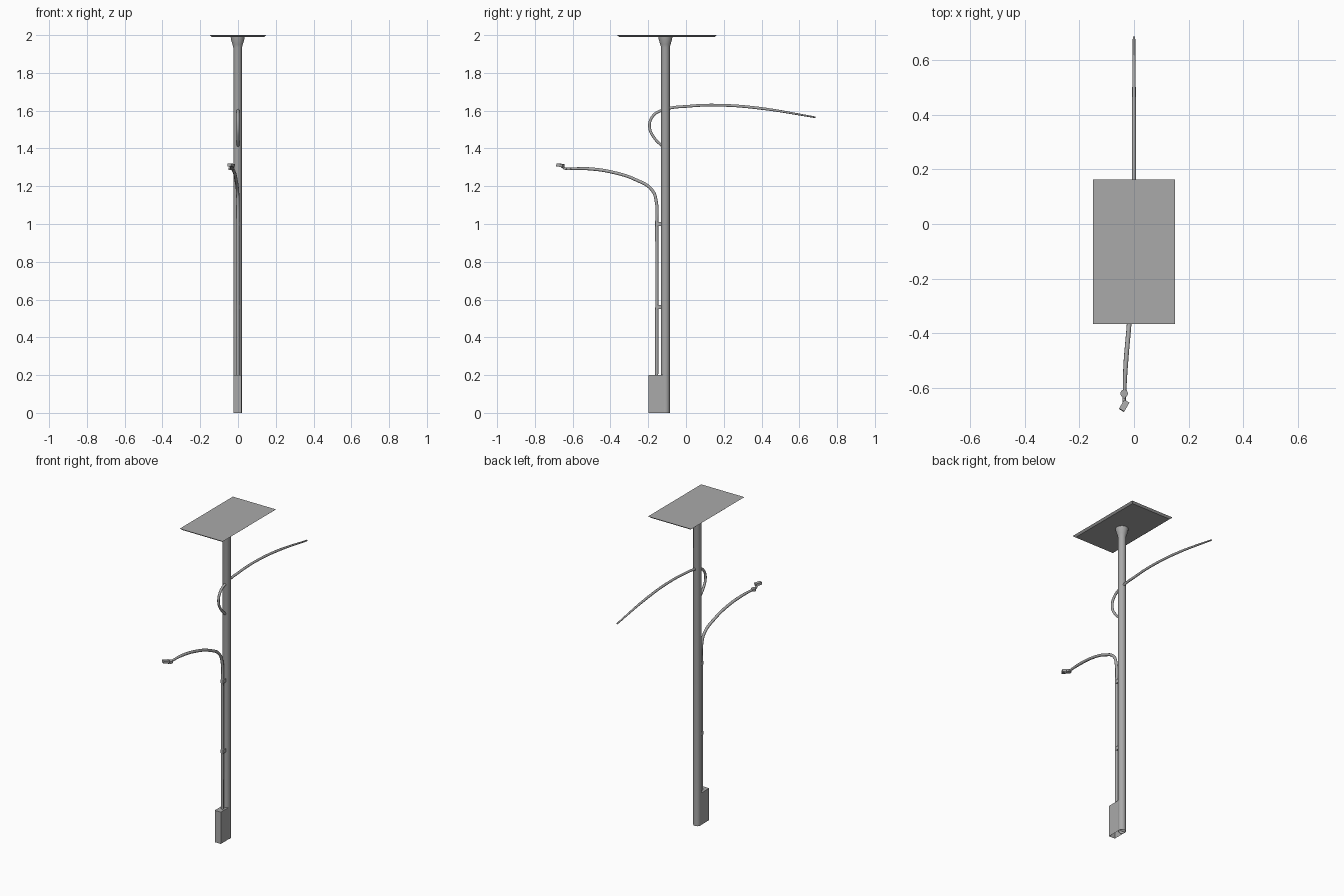
import bpy, bmesh, math
from mathutils import Matrix, Vector

cube = bpy.data.objects.get("Cube")
if cube:
    bpy.data.objects.remove(cube, do_unlink=True)

grey = bpy.data.materials.new("mid grey")
grey.use_nodes = True
COLOUR = (0.4, 0.4, 0.4, 1)
grey.diffuse_color = COLOUR
grey.node_tree.nodes["Principled BSDF"].inputs["Base Color"].default_value = COLOUR

POLE_X, POLE_Y = -0.002, -0.109


def finish(obj, smooth=False):
    obj.data.materials.append(grey)
    bpy.ops.object.select_all(action='DESELECT')
    obj.select_set(True)
    bpy.context.view_layer.objects.active = obj
    if smooth:
        bpy.ops.object.shade_smooth_by_angle(angle=math.radians(40))
    return obj


def from_bmesh(name, bm, smooth=False):
    mesh = bpy.data.meshes.new(name)
    bmesh.ops.recalc_face_normals(bm, faces=bm.faces)
    bm.to_mesh(mesh)
    bm.free()
    obj = bpy.data.objects.new(name, mesh)
    bpy.context.collection.objects.link(obj)
    return finish(obj, smooth)


def box(name, centre, size, turn=0, tilt=0, open_bottom=False):
    bm = bmesh.new()
    bmesh.ops.create_cube(bm, size=1)
    if open_bottom:
        low = [f for f in bm.faces if f.calc_center_median().z < -0.4]
        bmesh.ops.delete(bm, geom=low, context='FACES_ONLY')
    matrix = (Matrix.Translation(centre) @ Matrix.Rotation(turn, 4, 'Z')
              @ Matrix.Rotation(tilt, 4, 'X') @ Matrix.Diagonal((*size, 1)))
    bm.transform(matrix)
    return from_bmesh(name, bm)


def rod(name, start, end, radius):
    a, b = Vector(start), Vector(end)
    bm = bmesh.new()
    bmesh.ops.create_cone(bm, cap_ends=True, segments=16, radius1=radius,
                          radius2=radius, depth=(b - a).length)
    turn = (b - a).to_track_quat('Z', 'Y').to_matrix().to_4x4()
    bm.transform(Matrix.Translation((a + b) / 2) @ turn)
    return from_bmesh(name, bm, True)


def tube(name, points, radius, tip=1.0):
    curve = bpy.data.curves.new(name, 'CURVE')
    curve.dimensions = '3D'
    curve.bevel_depth = radius
    curve.bevel_resolution = 3
    curve.resolution_u = 10
    curve.use_fill_caps = True
    spline = curve.splines.new('BEZIER')
    spline.bezier_points.add(len(points) - 1)
    for p, co in zip(spline.bezier_points, points):
        p.co = co
        p.handle_left_type = p.handle_right_type = 'AUTO'
    spline.bezier_points[-1].radius = tip
    obj = bpy.data.objects.new(name, curve)
    bpy.context.collection.objects.link(obj)
    bpy.context.view_layer.update()
    bpy.ops.object.select_all(action='DESELECT')
    obj.select_set(True)
    bpy.context.view_layer.objects.active = obj
    bpy.ops.object.convert(target='MESH')
    return finish(bpy.context.object, True)


# Round pole with a flared head
bm = bmesh.new()
profile = [(0.023, 0), (0.023, 1.935), (0.027, 1.95), (0.035, 1.975), (0.037, 1.992)]
verts = [bm.verts.new((r, 0, z)) for r, z in profile]
edges = [bm.edges.new(pair) for pair in zip(verts, verts[1:])]
bmesh.ops.spin(bm, geom=verts + edges, axis=(0, 0, 1), cent=(0, 0, 0),
               angle=math.tau, steps=32, use_merge=True)
bmesh.ops.remove_doubles(bm, verts=bm.verts, dist=0.0001)
bm.transform(Matrix.Translation((POLE_X, POLE_Y, 0)))
from_bmesh("pole", bm, True)

# Thin top panel with a bevelled underside
bm = bmesh.new()
bmesh.ops.create_cube(bm, size=1)
for v in bm.verts:
    inset = 0.012 if v.co.z < 0 else 0
    v.co.x = math.copysign(0.15 - inset, v.co.x)
    v.co.y = math.copysign(0.264 - inset, v.co.y) - 0.101
    v.co.z = 1.99 if v.co.z < 0 else 2.0
from_bmesh("top_panel", bm)

# Base housing in front of the pole
box("base_housing", (POLE_X, -0.153, 0.1), (0.042, 0.09, 0.2), open_bottom=True)

# Front arm rising from the housing and bending forward
tube("front_arm", [(0, -0.155, 0.19), (0, -0.155, 1.0), (0, -0.156, 1.11),
                   (-0.003, -0.18, 1.18), (-0.011, -0.27, 1.236),
                   (-0.019, -0.38, 1.272), (-0.03, -0.51, 1.292),
                   (-0.036, -0.64, 1.292)], 0.0085, 0.7)
for i, z in enumerate((0.56, 1.0)):
    box(f"arm_clip_{i + 1}", (0, -0.144, z), (0.016, 0.034, 0.022))

# Small head at the end of the front arm
rod("head_collar", (-0.036, -0.62, 1.285), (-0.036, -0.62, 1.3), 0.014)
rod("head_neck", (-0.036, -0.64, 1.292), (-0.036, -0.662, 1.308), 0.006)
box("head", (-0.036, -0.665, 1.311), (0.022, 0.038, 0.016), math.radians(-30),
    math.radians(-8))

# Rear arm looping out of the pole front and sweeping back
tube("rear_arm", [(0, -0.122, 1.41), (0, -0.165, 1.452), (0, -0.193, 1.515),
                  (0, -0.175, 1.572), (0, -0.12, 1.604), (0, 0.02, 1.624),
                  (0, 0.177, 1.629), (0, 0.39, 1.613), (0, 0.685, 1.565)],
     0.0075, 0.6)
